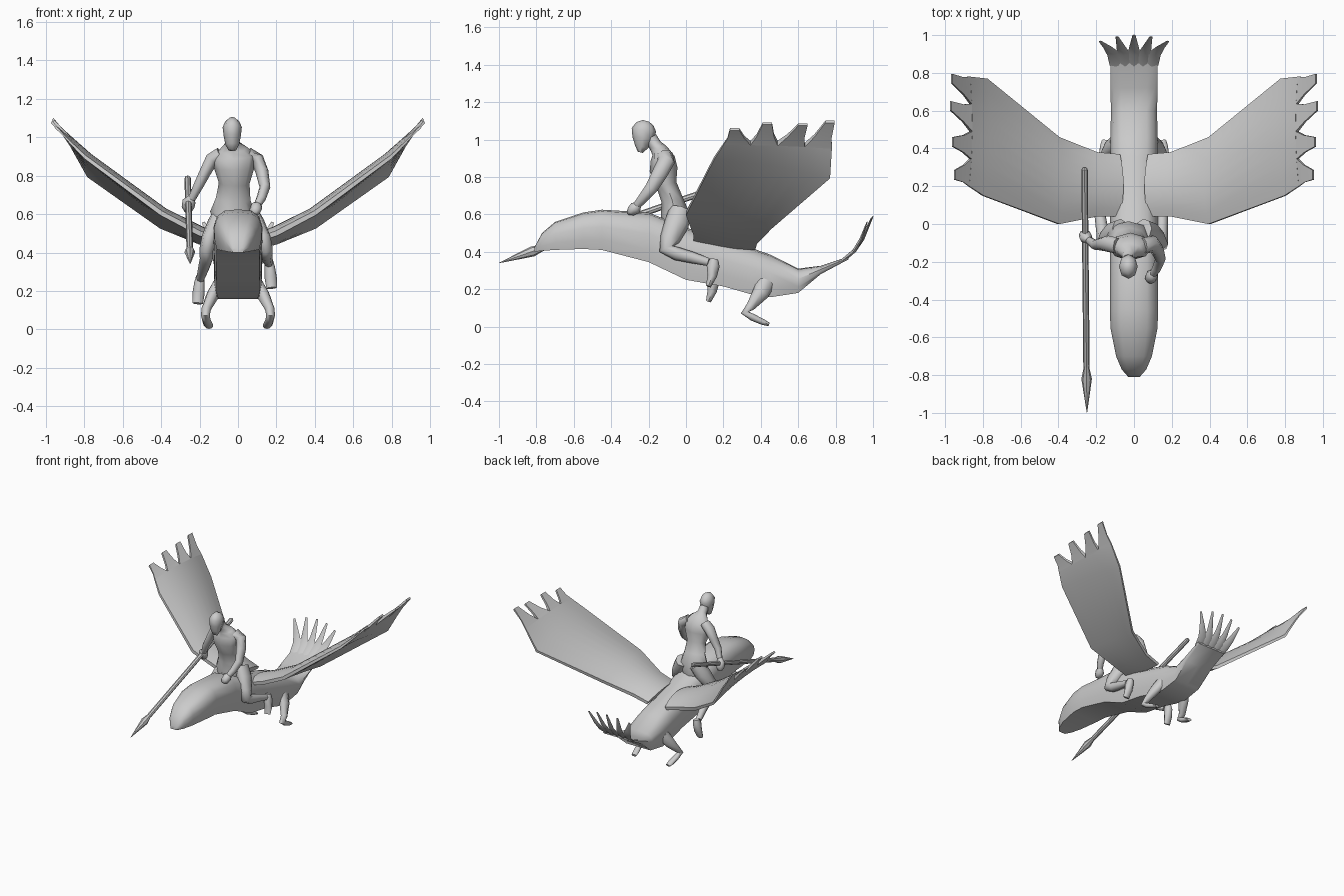
import bpy, bmesh
from math import cos, sin, pi
from mathutils import Vector as V


def loft(name, rings, angle=40):
    """Skin a list of equal-length closed rings and cap both ends."""
    bm = bmesh.new()
    vs = [[bm.verts.new(p) for p in r] for r in rings]
    n = len(vs[0])
    for a, b in zip(vs, vs[1:]):
        for i in range(n):
            j = (i + 1) % n
            bm.faces.new((a[i], a[j], b[j], b[i]))
    bm.faces.new(vs[0])
    bm.faces.new(vs[-1])
    bmesh.ops.recalc_face_normals(bm, faces=bm.faces)
    me = bpy.data.meshes.new(name)
    bm.to_mesh(me)
    bm.free()
    ob = bpy.data.objects.new(name, me)
    bpy.context.collection.objects.link(ob)
    bpy.ops.object.select_all(action='DESELECT')
    ob.select_set(True)
    bpy.context.view_layer.objects.active = ob
    bpy.ops.object.shade_smooth_by_angle(angle=angle * pi / 180)
    return ob


def tube(name, path, sides=8, angle=60):
    """path: (x, y, z, depth radius, side radius) per ring."""
    pts = [V(p[:3]) for p in path]
    rings = []
    for i, p in enumerate(path):
        t = (pts[min(i + 1, len(pts) - 1)] - pts[max(i - 1, 0)]).normalized()
        u = t.cross(V((1, 0, 0))).normalized()
        v = u.cross(t)
        rings.append([pts[i] + u * p[3] * cos(2 * pi * k / sides) + v * p[4] * sin(2 * pi * k / sides)
                      for k in range(sides)])
    return loft(name, rings, angle)


# bird body: y, top, bottom, half width
half = [(0, 1), (.55, .93), (.87, .65), (1, .15), (.97, -.5), (.88, -1), (0, -1)]
section = half + [(-x, z) for x, z in half[-2:0:-1]]
body = [(-.81, .425, .40, .03), (-.77, .5, .405, .065), (-.7, .56, .41, .095), (-.55, .61, .415, .125),
        (-.45, .625, .41, .127), (-.2, .61, .345, .127), (0, .53, .25, .127), (.2, .46, .215, .127),
        (.35, .42, .172, .125), (.45, .385, .157, .125), (.6, .31, .18, .122), (.72, .325, .28, .125),
        (.87, .375, .36, .125)]
loft("bird_body", [[(x * w, y, (t + b) / 2 + z * (t - b) / 2) for x, z in section] for y, t, b, w in body])

# tail feathers fanning upward
for i in range(-2, 3):
    tube("tail_feather", [(i * .047, .84, .355, .01, .034), (i * .054, .9, .405, .01, .035),
                          (i * .07, .945 - abs(i) * .005, .467, .008, .023),
                          (i * .09, 1.0 - i * i * .008, .59 - i * i * .008, .003, .008)], 4, 50)

# wings: leading point, trailing point, camber, half thickness
stations = [((.08, .04, .46), (.08, .37, .42), .015, .035), ((.2, .04, .50), (.2, .38, .455), .02, .038),
            ((.4, 0, .605), (.4, .46, .535), .026, .034), ((.8, .15, .90), (.78, .77, .80), .036, .026),
            ((.875, .2, .975), (.87, .78, .955), .018, .016)]
N = 8


def chord(st, f, side):
    a, b, c, t = st
    bulge = 4 * f * (1 - f)
    off = c * bulge + side * t * (.35 + .65 * bulge)
    return V(a).lerp(V(b), f) + V((-.5, 0, .85)) * off


tips = [(.95, .26, 1.055), (.96, .435, 1.085), (.97, .625, 1.08), (.965, .77, 1.095)]
for s in (1, -1):
    def flip(p):
        return (p[0] * s, p[1], p[2])
    loft("wing", [[flip(chord(st, k / N, 1)) for k in range(N + 1)] +
                  [flip(chord(st, k / N, -1)) for k in range(N, -1, -1)] for st in stations], 50)
    # wing tip feathers
    for i, tip in enumerate(tips):
        base = [chord(stations[-1], f, d) for f, d in
                ((i / 4, 1), (i / 4 + .25, 1), (i / 4 + .25, -1), (i / 4, -1))]
        end = [V(tip) + V((-.006 * e, w, .008 * e)) for w, e in
               ((-.025, .7), (.025, .7), (.025, -.7), (-.025, -.7))]
        mid = [b.lerp(e, .4) + (sum(end, V()) / 4 - e) * .3 for b, e in zip(base, end)]
        loft("wing_tip_feather", [[flip(p) for p in r] for r in (base, mid, end)], 30)
    # bird legs
    tube("bird_leg", [(s * .10, .43, .24, .05, .03), (s * .13, .40, .18, .045, .034),
                      (s * .165, .345, .107, .024, .025), (s * .17, .315, .075, .022, .023),
                      (s * .165, .355, .05, .019, .022), (s * .155, .41, .025, .016, .025),
                      (s * .15, .442, .012, .01, .02)])

# rider torso and head
tube("rider_torso", [(-.03, -.06, .53, .07, .09), (-.03, -.06, .61, .075, .115), (-.025, -.075, .68, .058, .09),
                     (-.02, -.105, .76, .055, .08), (-.02, -.12, .84, .075, .105), (-.02, -.125, .90, .065, .115),
                     (-.025, -.14, .94, .045, .075), (-.03, -.165, .97, .035, .035), (-.03, -.19, 1.01, .035, .033)])
tube("rider_head", [(-.03, -.245, .932, .014, .02), (-.03, -.237, .962, .036, .036), (-.03, -.23, 1.008, .057, .045),
                    (-.03, -.225, 1.052, .066, .05), (-.03, -.219, 1.082, .048, .037), (-.03, -.214, 1.1, .018, .016)])

# rider arms
tube("rider_arm_right", [(-.09, -.115, .915, .045, .035), (-.135, -.105, .885, .044, .036),
                         (-.17, -.105, .82, .035, .03), (-.205, -.11, .75, .028, .026),
                         (-.24, -.085, .68, .02, .02)])
tube("rider_hand_right", [(-.24, -.085, .69, .015, .018), (-.255, -.07, .665, .034, .035),
                          (-.26, -.06, .635, .032, .033), (-.26, -.055, .61, .015, .018)])
tube("rider_arm_left", [(.05, -.115, .915, .045, .035), (.10, -.105, .885, .046, .036),
                        (.125, -.14, .82, .042, .034), (.14, -.185, .74, .034, .028),
                        (.12, -.235, .68, .026, .025), (.10, -.265, .645, .02, .02)])
tube("rider_hand_left", [(.105, -.25, .655, .015, .018), (.095, -.27, .635, .034, .032),
                         (.088, -.295, .615, .026, .03), (.085, -.31, .605, .01, .015)])

# rider legs and feet
for n, s, drop, out in (("left", 1, 0, 0), ("right", -1, .08, -.015)):
    c = -.01
    tube("rider_leg_" + n, [(s * .06 + c, -.03, .62, .06, .05), (s * .10 + c, -.05, .55, .066, .05),
                            (s * .14 + c, -.085, .47, .054, .042), (s * .155 + c, -.105, .415, .04, .036),
                            (s * .155 + c, -.05, .39 - drop * .3, .036, .034),
                            (s * .16 + c + out / 2, .03, .37 - drop * .6, .031, .03),
                            (s * .17 + c + out, .12, .345 - drop, .022, .022)])
    tube("rider_foot_" + n, [(s * .17 + c + out, .15, .36 - drop, .022, .022),
                             (s * .175 + c + out, .145, .325 - drop, .035, .027),
                             (s * .18 + c + out, .14, .27 - drop, .025, .032),
                             (s * .185 + c + out, .12, .215 - drop, .014, .027)])

# spear
spear = [(.3, .008), (.29, .017), (-.75, .017), (-.76, .015), (-.82, .028), (-1.0, .001)]
tube("spear", [(-.262 + (.3 - y) * .01, y, .34 + (y + 1) * .345, r, r) for y, r in spear], 8, 35)
